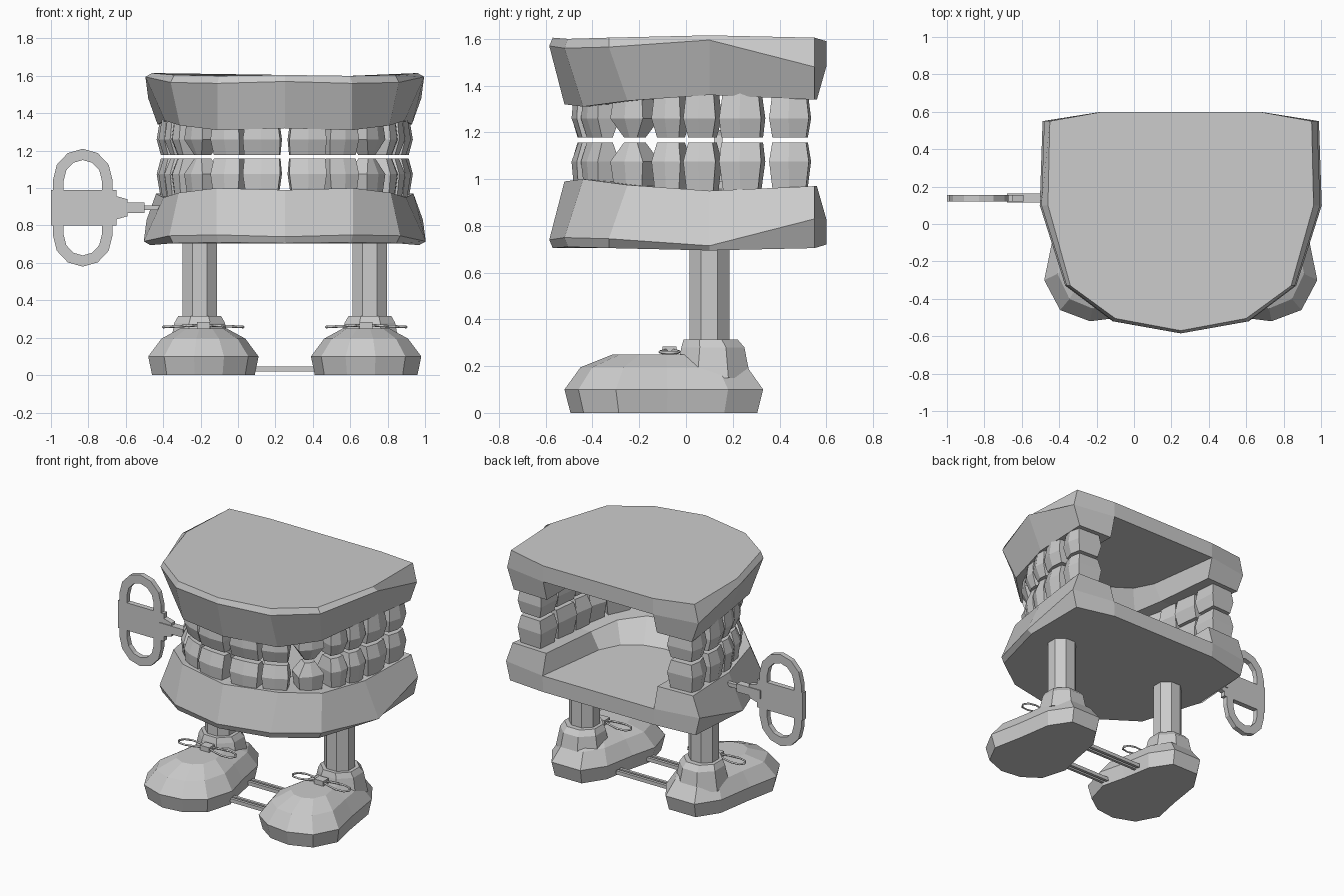
import bpy, bmesh, math
from mathutils import Matrix, Vector

cube = bpy.data.objects.get("Cube")
if cube:
    bpy.data.objects.remove(cube)

GREY = (0.6, 0.6, 0.6, 1)
plaster = bpy.data.materials.new("plain_grey")
plaster.use_nodes = True
plaster.diffuse_color = GREY
plaster.node_tree.nodes["Principled BSDF"].inputs["Base Color"].default_value = GREY

CX = 0.25  # middle line of jaws and feet


def make(name, verts, faces):
    bm = bmesh.new()
    vs = [bm.verts.new(v) for v in verts]
    for f in faces:
        bm.faces.new([vs[i] for i in f])
    bmesh.ops.recalc_face_normals(bm, faces=bm.faces)
    me = bpy.data.meshes.new(name)
    bm.to_mesh(me)
    bm.free()
    me.materials.append(plaster)
    ob = bpy.data.objects.new(name, me)
    bpy.context.collection.objects.link(ob)
    return ob


def loft(name, rings):
    """Closed solid through rings of equal point count."""
    n = len(rings[0])
    verts = [p for r in rings for p in r]
    faces = [list(range(n)), [len(verts) - n + i for i in range(n)]]
    for k in range(len(rings) - 1):
        for i in range(n):
            j = (i + 1) % n
            faces.append([k * n + i, k * n + j, k * n + n + j, k * n + n + i])
    return make(name, verts, faces)


def box(name, lo, hi):
    ring = lambda z: [(lo[0], lo[1], z), (hi[0], lo[1], z), (hi[0], hi[1], z), (lo[0], hi[1], z)]
    return loft(name, [ring(lo[2]), ring(hi[2])])


def octagon(x, y, z, rx, ry):
    return [(x + rx * math.cos(a) / math.cos(math.pi / 8), y + ry * math.sin(a) / math.cos(math.pi / 8), z)
            for a in [math.pi / 8 + i * math.pi / 4 for i in range(8)]]


# Gum arches: rows of (offset, y, z) from the back corner to the front middle
ROWS = [
    [(.70, .55, 1.605), (.71, .10, 1.615), (.59, -.33, 1.605), (.35, -.505, 1.60), (0, -.57, 1.605)],
    [(.73, .55, 1.48), (.745, .10, 1.595), (.61, -.33, 1.565), (.36, -.52, 1.56), (0, -.585, 1.57)],
    [(.68, .55, 1.34), (.64, .10, 1.36), (.56, -.25, 1.335), (.36, -.44, 1.31), (0, -.52, 1.32)],
    [(.42, .56, 1.34), (.40, .10, 1.36), (.34, -.10, 1.34), (.20, -.22, 1.32), (0, -.27, 1.32)],
    [(.42, .60, 1.48), (.34, .10, 1.47), (.26, -.02, 1.46), (.14, -.10, 1.46), (0, -.13, 1.46)],
]


def gum(name, widen, place_z):
    verts = []
    for row in ROWS:
        full = [(-x, y, z) for x, y, z in row] + row[-2::-1]
        verts += [(CX + x * widen, y, place_z(z)) for x, y, z in full]
    n = 9
    faces = [[k * n + i, k * n + i + 1, k * n + n + i + 1, k * n + n + i]
             for k in range(4) for i in range(n - 1)]
    left, right = len(verts), len(verts) + 1
    verts += [(CX + s * .42, .60, place_z(1.59)) for s in (-1, 1)]
    faces.append(list(range(n)) + [right, left])        # flat outer plate
    faces.append([4 * n + i for i in range(n)])         # palate
    for e, c in ((0, left), (n - 1, right)):            # arch ends
        faces.append([e, n + e, 4 * n + e, c])
        faces.append([n + e, 2 * n + e, 3 * n + e, 4 * n + e])
    faces.append([left, right, 5 * n - 1, 4 * n])
    return make(name, verts, faces)


def upper_z(z):
    return z


def lower_z(z):
    return 2.31 - z


gum("upper_gum", 1.0, upper_z)
gum("lower_gum", 1.012, lower_z)

# Teeth: name, offset, y, width, depth, turn, tip width, tip depth
TEETH = [
    ("central_incisor", .12, -.43, .20, .12, 6, .95, .5),
    ("lateral_incisor", .30, -.37, .17, .12, 25, .9, .5),
    ("canine", .44, -.22, .17, .15, 55, .4, .5),
    ("first_premolar", .52, -.065, .13, .17, 72, .75, .6),
    ("second_premolar", .55, .07, .14, .19, 80, .75, .65),
    ("first_molar", .57, .24, .18, .21, 84, .92, .75),
    ("second_molar", .575, .445, .17, .22, 87, .85, .8),
]


def tooth(name, side, x, y, w, d, turn, tip_w, tip_d, place_z):
    rot = Matrix.Rotation(math.radians(turn), 3, 'Z')
    rings = []
    for z, fw, fd in ((1.39, .82, .8), (1.26, 1, 1), (1.178, tip_w, tip_d)):
        ring = []
        for a, b in ((-1, -.8), (0, -1), (1, -.8), (1, .9), (-1, .9)):
            p = rot @ Vector((a * w * fw / 2, b * d * fd / 2, 0))
            ring.append((CX + side * (x + p.x), y + p.y, place_z(z)))
        rings.append(ring)
    loft(name, rings)


for side, tag in ((1, "left"), (-1, "right")):
    for label, *dims in TEETH:
        tooth(f"upper_{tag}_{label}", side, *dims, upper_z)
        tooth(f"lower_{tag}_{label}", side, *dims, lambda z: 2.335 - z)

# Shoe outline for the left foot, outer side +x
SOLE = [(.05, -.52), (.21, -.46), (.295, -.30), (.25, -.08), (.21, .18), (.11, .33),
        (-.11, .33), (-.21, .18), (-.25, -.04), (-.295, -.22), (-.24, -.41), (-.11, -.50)]


def shoe_ring(x, side, z, sx, sy, cy):
    return [(x + side * px * sx, cy + (py - cy) * sy, z) for px, py in SOLE]


def bow_loop(name, x, side):
    """Flat wire loop of a shoelace bow."""
    cu = bpy.data.curves.new(name, 'CURVE')
    cu.dimensions = '3D'
    cu.bevel_depth = .007
    cu.bevel_resolution = 0
    sp = cu.splines.new('POLY')
    sp.points.add(9)
    sp.use_cyclic_u = True
    for i, p in enumerate(sp.points):
        a = 2 * math.pi * i / 10
        reach = .11 - .105 * math.cos(a)
        p.co = (x + side * reach, -.07 + .05 * math.sin(a) * (.3 + reach * 4),
                .268 - .05 * reach, 1)
    cu.materials.append(plaster)
    bpy.context.collection.objects.link(bpy.data.objects.new(name, cu))


for side, tag in ((1, "left"), (-1, "right")):
    foot_x, leg_x = CX + side * .435, CX + side * .455
    loft(tag + "_shoe", [shoe_ring(foot_x, side, z, sx, sy, -.09) for z, sx, sy in
                         ((0, .93, .94), (.10, 1, 1), (.195, .76, .84), (.25, .42, .52))])
    loft(tag + "_shoe_cuff", [octagon(leg_x, .115, .15, .16, .16),
                              octagon(leg_x, .115, .28, .135, .135),
                              octagon(leg_x, .105, .315, .115, .115)])
    loft(tag + "_leg", [octagon(leg_x, .10, z, .092, .086) for z in (.25, .73)])
    box(tag + "_lace_knot", (foot_x - .035, -.10, .24), (foot_x + .035, -.04, .283))
    for s, end in ((1, "outer"), (-1, "inner")):
        bow_loop(f"{tag}_{end}_lace_loop", foot_x, s * side)

# Thin twin rods joining the shoes
for label, y in (("front", -.22), ("rear", .05)):
    for k in (0, 1):
        box(f"{label}_shoe_rod_{k + 1}", (.04, y + k * .035, .02), (.46, y + k * .035 + .02, .045))

# Wind-up key
KX, KY, KZ = -.83, .138, .895
box("key_bar", (-1.0, KY - .018, .80), (-.65, KY + .018, .99))
for sign, tag in ((1, "upper"), (-1, "lower")):
    pts = []
    for r, tall in ((.16, .17), (.102, .11)):
        arc = [math.pi * i / 6 for i in range(7)]
        loop = [(r, .05)] + [(r * math.cos(a), .145 + tall * math.sin(a)) for a in arc] + [(-r, .05)]
        pts.append(loop)
    n = len(pts[0])
    verts = [(KX + u, KY + d, KZ + sign * v) for d in (-.018, .018) for lp in pts for u, v in lp]
    faces = []
    for i in range(n - 1):
        quad = [i, i + 1, n + i + 1, n + i]
        faces += [quad, [q + 2 * n for q in quad]]
        faces += [[o + i, o + i + 1, o + 2 * n + i + 1, o + 2 * n + i] for o in (0, n)]
    make(tag + "_key_ring", verts, faces)


def square(x, h, w):
    return [(x, KY - w, KZ - h), (x, KY + w, KZ - h), (x, KY + w, KZ + h), (x, KY - w, KZ + h)]


loft("key_shoulder", [square(-.66, .065, .018), square(-.59, .045, .018)])
loft("key_socket", [square(-.68, .028, .024), square(-.50, .028, .024)])
loft("key_shaft", [square(-.52, .013, .013), square(-.38, .013, .013)])
